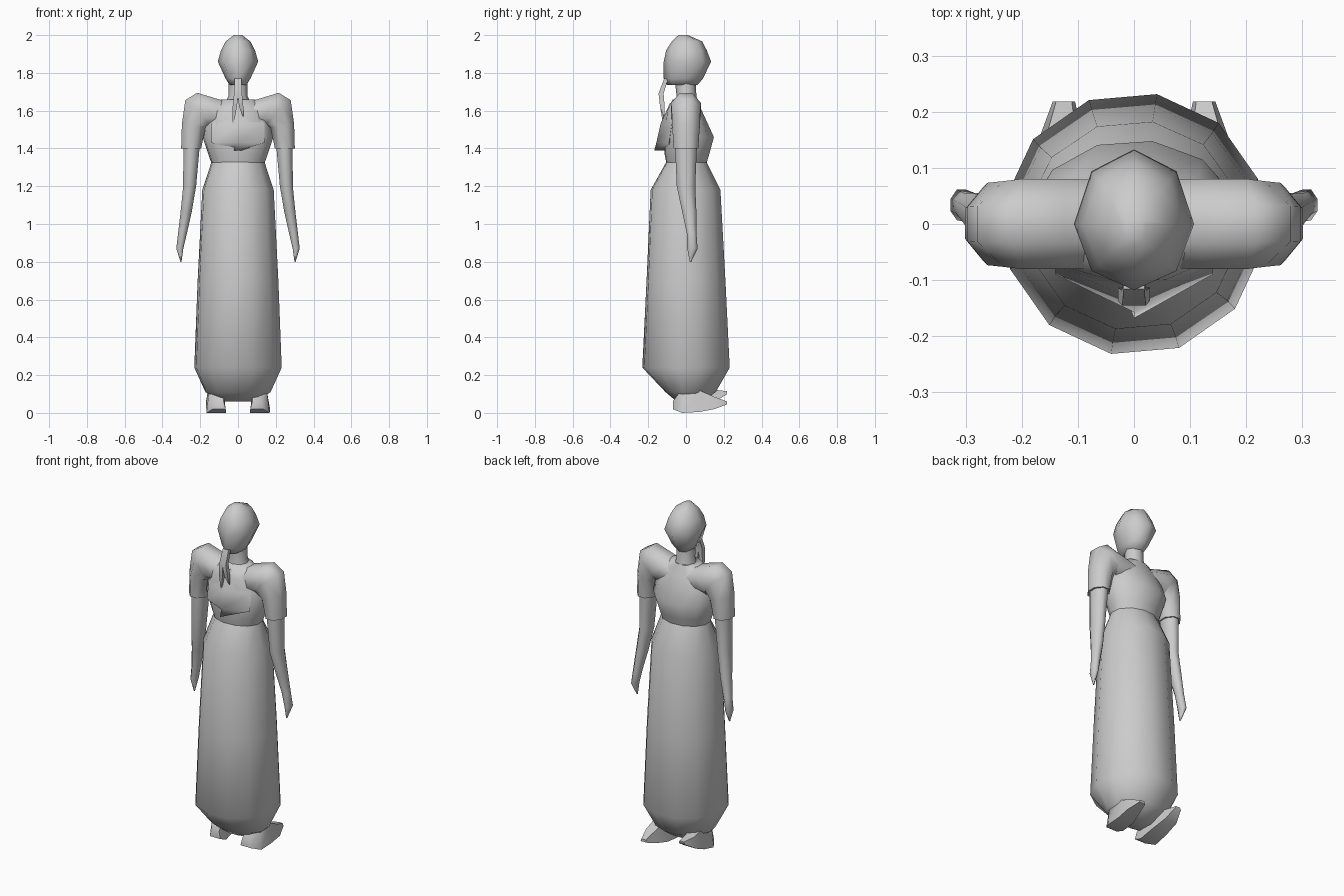
import bpy, bmesh, math
from mathutils import Vector

cube = bpy.data.objects.get("Cube")
if cube:
    bpy.data.objects.remove(cube)

grey = bpy.data.materials.new("plain grey")
grey.use_nodes = True
GREY = (0.6, 0.6, 0.6, 1)
grey.diffuse_color = GREY
grey.node_tree.nodes["Principled BSDF"].inputs["Base Color"].default_value = GREY


def loft(name, rings, smooth=60):
    """Skin a list of equal-length point rings and cap both ends."""
    bm = bmesh.new()
    rows = [[bm.verts.new(p) for p in ring] for ring in rings]
    n = len(rows[0])
    for low, high in zip(rows, rows[1:]):
        for i in range(n):
            j = (i + 1) % n
            bm.faces.new((low[i], low[j], high[j], high[i]))
    bm.faces.new(rows[0])
    bm.faces.new(rows[-1])
    bmesh.ops.recalc_face_normals(bm, faces=bm.faces)
    mesh = bpy.data.meshes.new(name)
    bm.to_mesh(mesh)
    bm.free()
    mesh.materials.append(grey)
    mesh.shade_smooth()
    mesh.set_sharp_from_angle(angle=math.radians(smooth))
    obj = bpy.data.objects.new(name, mesh)
    bpy.context.collection.objects.link(obj)
    return obj


def level(z, rx, front, back, n=12, phase=20, cx=0):
    """Horizontal ring with separate front (+y) and back (-y) depths."""
    ring = []
    for i in range(n):
        a = math.radians(phase + 360 * i / n)
        depth = front if math.sin(a) > 0 else -back
        ring.append(Vector((cx + rx * math.cos(a), depth * math.sin(a), z)))
    return ring


def tilted(x, y, z, ru, rv, tilt=0, n=8, side=1):
    """Limb ring; tilt turns it from level towards upright."""
    t = math.radians(tilt)
    ring = []
    for i in range(n):
        a = 2 * math.pi * (i + 0.5) / n
        u, v = ru * math.cos(a) * 1.06, rv * math.sin(a) * 1.06
        ring.append(Vector((side * (x + u * math.cos(t)), y + v, z + u * math.sin(t))))
    return ring


# Long skirt, gathered in under the hem
skirt = [(0.06, 0.1, 0.09, -0.05), (0.11, 0.175, 0.16, -0.11),
         (0.24, 0.235, 0.235, -0.235), (0.7, 0.217, 0.212, -0.212),
         (1.18, 0.192, 0.185, -0.19), (1.33, 0.142, 0.11, -0.105)]
loft("skirt", [level(*s) for s in skirt])

# Bodice from waist to neckline
bodice = [(1.32, 0.142, 0.11, -0.105), (1.37, 0.16, 0.125, -0.115),
          (1.46, 0.19, 0.15, -0.12), (1.6, 0.17, 0.085, -0.105),
          (1.66, 0.09, 0.06, -0.07)]
loft("bodice", [level(*s) for s in bodice])

# Pointed shawl tip on the back
shawl = []
for z, half, edge, mid in ((1.39, 0.03, -0.09, -0.168), (1.43, 0.14, -0.09, -0.157),
                           (1.53, 0.14, -0.075, -0.135), (1.64, 0.07, -0.06, -0.085)):
    shawl.append([(-half, edge, z), (0, mid, z), (half, edge, z), (0, -0.06, z)])
loft("shawl_tip", shawl)

# Neck and head
loft("neck", [level(1.62, 0.075, 0.065, -0.06, 8, 0),
              level(1.68, 0.05, 0.055, -0.05, 8, 0),
              level(1.77, 0.05, 0.05, -0.06, 8, 0)])
head = [(1.735, 0.045, 0.06, -0.1), (1.77, 0.066, 0.09, -0.118),
        (1.86, 0.107, 0.133, -0.118), (1.92, 0.09, 0.11, -0.105),
        (1.967, 0.065, 0.085, -0.075), (2.0, 0.022, 0.01, -0.04)]
loft("head", [level(*s, n=8, phase=0) for s in head], 70)

# Hair tail split into two strands
for name, side, tip in (("hair_strand_right", -1, 1.52), ("hair_strand_left", 1, 1.57)):
    path = [(0.008, -0.105, 1.77, 0.014, 0.014), (0.01, -0.132, 1.69, 0.015, 0.018),
            (0.017, -0.125, 1.62, 0.015, 0.016), (0.027, -0.118, tip, 0.002, 0.003)]
    loft(name, [tilted(*p, n=4, side=side) for p in path])

for label, s in (("left", 1), ("right", -1)):
    # Puffed shoulder and short sleeve
    sleeve = [(0.05, 0, 1.575, 0.07, 0.08, 90), (0.12, 0, 1.59, 0.078, 0.082, 88),
              (0.19, 0, 1.6, 0.1, 0.082, 75), (0.2, 0, 1.595, 0.102, 0.078, 38),
              (0.235, 0, 1.52, 0.064, 0.075, 8), (0.248, 0, 1.4, 0.054, 0.066, 0)]
    loft(label + "_sleeve", [tilted(*p, side=s) for p in sleeve])

    # Arm tapering into a pointed hand
    arm = [(0.245, 0, 1.43, 0.045, 0.06), (0.256, 0, 1.2, 0.035, 0.05),
           (0.275, 0.018, 1.06, 0.03, 0.038), (0.294, 0.03, 0.95, 0.024, 0.026),
           (0.308, 0.034, 0.87, 0.019, 0.028), (0.302, 0.024, 0.8, 0.003, 0.004)]
    loft(label + "_arm", [tilted(*p, side=s) for p in arm])

    # Foot: heel to toe, the right toe lifted
    lift = 0.0 if s > 0 else 0.05
    foot = []
    for y, x, half, low, high in ((-0.07, 0.1, 0.035, 0.02, 0.06), (-0.02, 0.115, 0.052, 0, 0.13),
                                  (0.07, 0.118, 0.05, 0.005, 0.12),
                                  (0.15, 0.13, 0.04, 0.02, 0.085), (0.218, 0.125, 0.02, 0.045, 0.06)):
        up = lift * max(0, y) / 0.2
        foot.append([(s * (x - half), y, low + up), (s * (x + half), y, low + up),
                     (s * (x + half * 0.7), y, high + up), (s * (x - half * 0.7), y, high + up)])
    loft(label + "_foot", foot)
